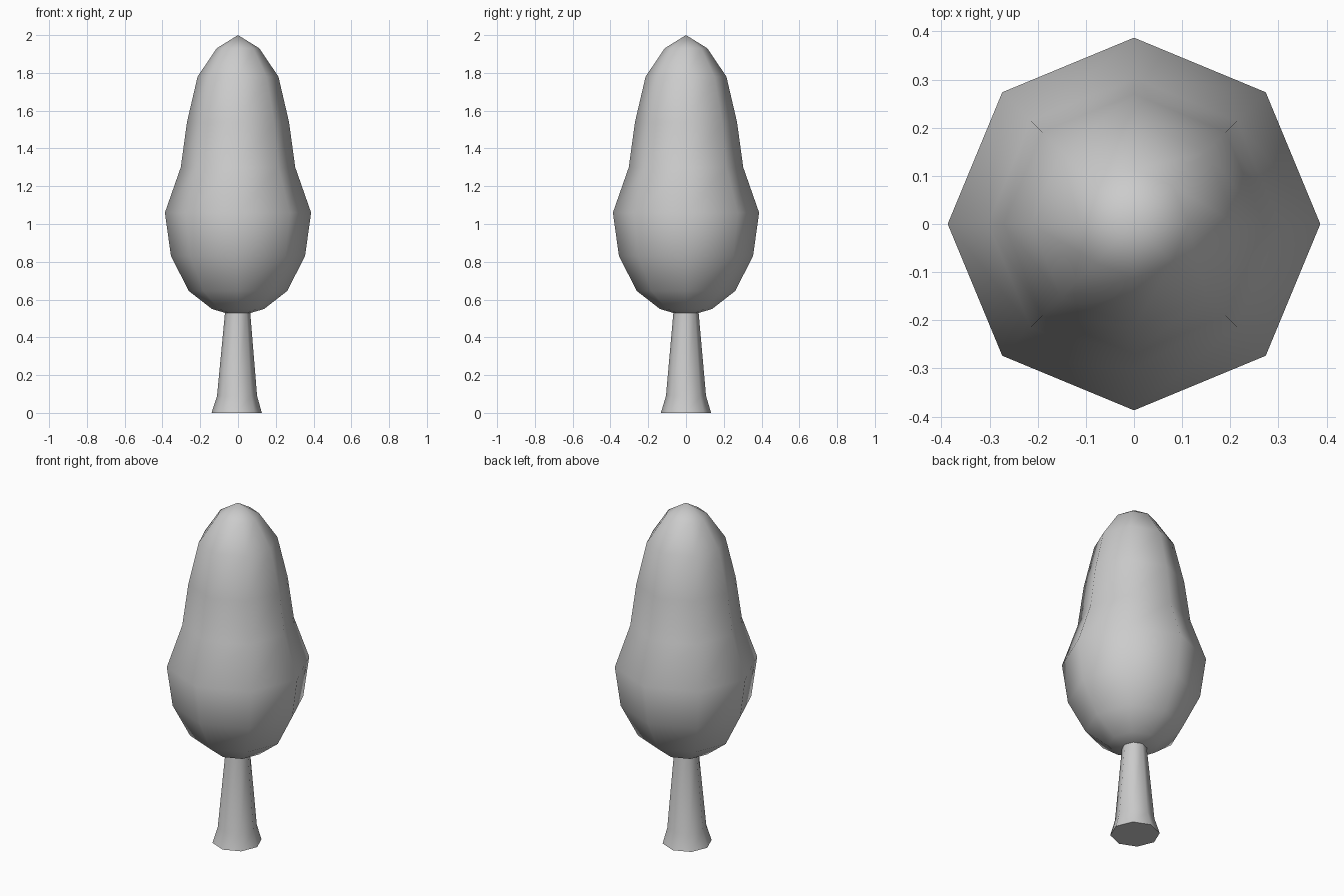
import bpy
import bmesh
import math
from mathutils import Matrix

SIDES = 8

cube = bpy.data.objects.get("Cube")
if cube:
    bpy.data.objects.remove(cube, do_unlink=True)

# Plain grey for the whole tree
grey = bpy.data.materials.new("plain grey")
grey.use_nodes = True
colour = (0.6, 0.6, 0.6, 1)
grey.diffuse_color = colour
grey.node_tree.nodes["Principled BSDF"].inputs["Base Color"].default_value = colour


def lathe(name, profile):
    """Turn a bottom-to-top list of (radius, height, x shift) into an eight-sided solid."""
    bm = bmesh.new()
    rings = []
    for radius, height, shift in profile:
        if radius == 0:
            rings.append([bm.verts.new((shift, 0, height))] * SIDES)
        else:
            rings.append([
                bm.verts.new((shift + radius * math.cos(a), radius * math.sin(a), height))
                for a in (math.tau * i / SIDES for i in range(SIDES))])
    for low, high in zip(rings, rings[1:]):
        for i in range(SIDES):
            j = (i + 1) % SIDES
            corners = dict.fromkeys((low[i], low[j], high[j], high[i]))
            bm.faces.new(list(corners))
    # Close open ends with flat caps
    bmesh.ops.holes_fill(bm, edges=[e for e in bm.edges if e.is_boundary], sides=SIDES)
    bmesh.ops.recalc_face_normals(bm, faces=bm.faces)
    mesh = bpy.data.meshes.new(name)
    bm.to_mesh(mesh)
    bm.free()
    mesh.materials.append(grey)
    obj = bpy.data.objects.new(name, mesh)
    bpy.context.collection.objects.link(obj)
    bpy.ops.object.select_all(action='DESELECT')
    obj.select_set(True)
    bpy.context.view_layer.objects.active = obj
    bpy.ops.object.shade_smooth_by_angle(angle=math.radians(60))
    return obj


# Tapered trunk with a flared foot, set slightly off centre
lathe("trunk", [(0.133, 0, -0.007), (0.106, 0.09, -0.005), (0.066, 0.54, -0.002)])

# Foliage: a wide rounded belly narrowing to a tall domed top
crown = [(0, 0.523), (0.06, 0.527), (0.138, 0.55), (0.26, 0.645), (0.355, 0.83),
         (0.387, 1.06), (0.303, 1.3), (0.27, 1.54), (0.214, 1.78), (0.113, 1.93), (0, 2)]
lathe("crown", [(r, z, 0) for r, z in crown])
